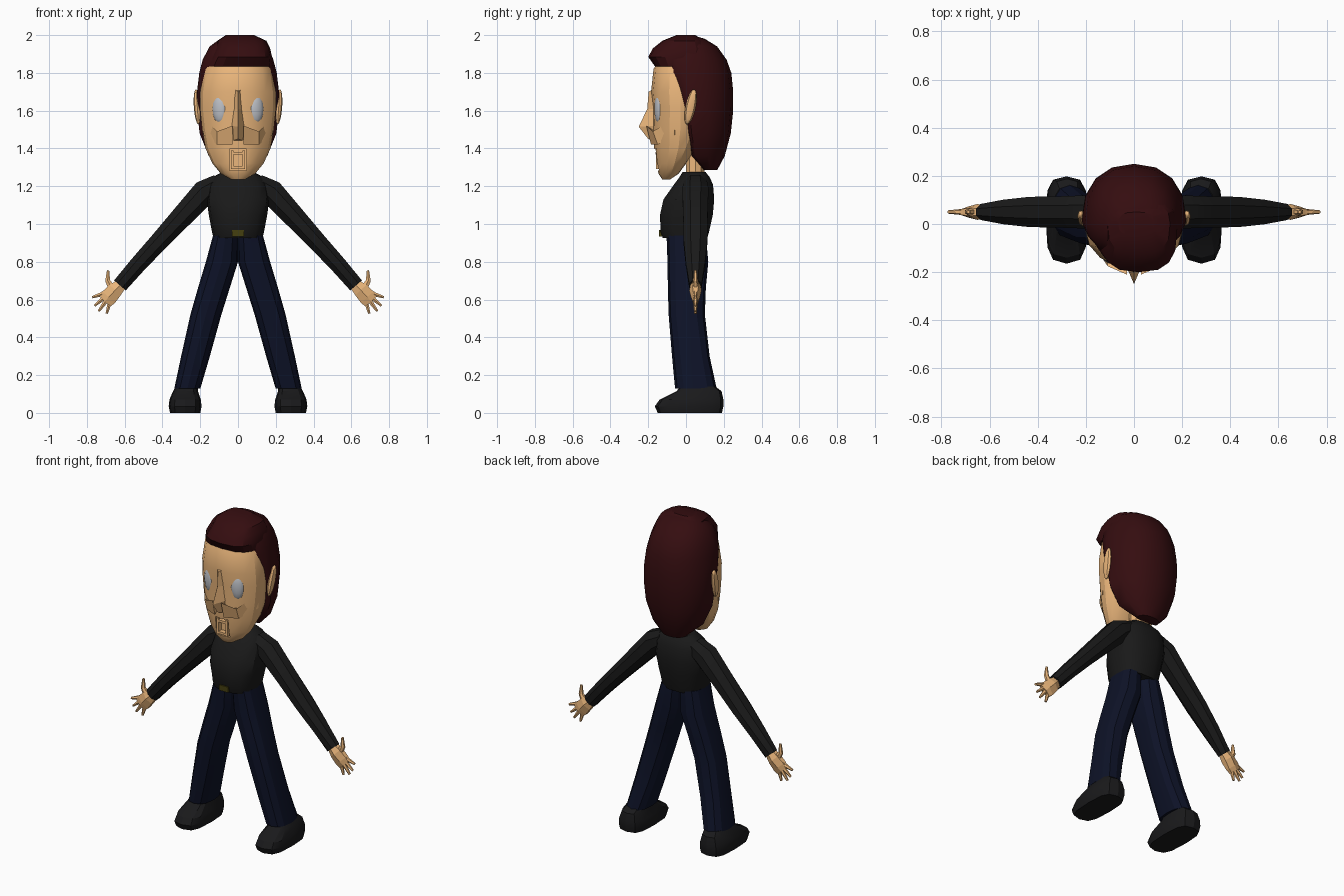
import bpy, bmesh, math
from mathutils import Vector, Matrix

def mat(name, rgb):
    m = bpy.data.materials.new(name)
    m.diffuse_color = (*rgb, 1)
    return m

SKIN = mat("skin", (0.83, 0.47, 0.20))
HAIR = mat("hair", (0.035, 0.004, 0.005))
SHIRT = mat("shirt", (0.010, 0.010, 0.010))
TROUSER = mat("trouser", (0.004, 0.006, 0.020))
SHOE = mat("shoe", (0.010, 0.010, 0.011))
BRASS = mat("brass", (0.06, 0.05, 0.005))
EYE = mat("eye", (0.50, 0.52, 0.56))

def finish(name, bm, material, mirror=False, smooth=None):
    bmesh.ops.recalc_face_normals(bm, faces=bm.faces)
    me = bpy.data.meshes.new(name)
    bm.to_mesh(me)
    bm.free()
    ob = bpy.data.objects.new(name, me)
    bpy.context.collection.objects.link(ob)
    me.materials.append(material)
    if mirror:
        empty = ob.modifiers.new("mirror", 'MIRROR')
        empty.use_axis[0] = True
        empty.use_mirror_merge = False
    if smooth:
        bpy.ops.object.select_all(action='DESELECT')
        ob.select_set(True)
        bpy.context.view_layer.objects.active = ob
        bpy.ops.object.shade_smooth_by_angle(angle=math.radians(smooth))
    return ob

def loft(name, rings, material, **kw):
    bm = bmesh.new()
    loops = [[bm.verts.new(p) for p in r] for r in rings]
    n = len(loops[0])
    for a, b in zip(loops, loops[1:]):
        for i in range(n):
            bm.faces.new((a[i], a[(i + 1) % n], b[(i + 1) % n], b[i]))
    bm.faces.new(loops[0])
    bm.faces.new(loops[-1])
    return finish(name, bm, material, **kw)

def power(v, p):
    return math.copysign(abs(v) ** (2 / p), v)

# Horizontal section: height, centre x, half width, front y, widest y, back y
def level(z, cx, w, yf, yc, yb, n=16, p=2.0):
    pts = []
    for i in range(n):
        a = 2 * math.pi * i / n
        s = power(round(math.sin(a), 6), p)
        y = yc + s * ((yb - yc) if s > 0 else (yc - yf))
        pts.append((cx + w * power(round(math.cos(a), 6), p), y, z))
    return pts

def stack(name, rows, material, n=16, p=2.0, **kw):
    return loft(name, [level(*r, n=n, p=p) for r in rows], material, **kw)

# Limb along a path in the xz plane: x, z, in-plane radius, depth radius
def limb(name, path, material, n=8, y=0.05, **kw):
    rings = []
    for i, (x, z, a, b) in enumerate(path):
        q, r = path[max(i - 1, 0)], path[min(i + 1, len(path) - 1)]
        d = Vector((r[0] - q[0], 0, r[1] - q[1])).normalized()
        side = Vector((-d.z, 0, d.x))
        rings.append([Vector((x, y, z)) + side * a * math.cos(t) + Vector((0, b * math.sin(t), 0))
                      for t in [2 * math.pi * (k + 0.5) / n for k in range(n)]])
    return loft(name, rings, material, **kw)

def box(name, c, s, material, **kw):
    bm = bmesh.new()
    bmesh.ops.create_cube(bm, size=1, matrix=Matrix.Translation(c) @ Matrix.Diagonal((*s, 1)))
    return finish(name, bm, material, **kw)

def ball(name, c, s, rot, material, seg=12, **kw):
    bm = bmesh.new()
    bmesh.ops.create_uvsphere(bm, u_segments=seg, v_segments=8, radius=1,
                              matrix=Matrix.Translation(c) @ rot @ Matrix.Diagonal((*s, 1)))
    return finish(name, bm, material, **kw)

# Head with open mouth
head = stack("head", [
    (1.235, 0, 0.035, -0.125, -0.105, -0.085),
    (1.265, 0, 0.090, -0.145, -0.08, -0.04),
    (1.32, 0, 0.135, -0.158, -0.06, 0.00),
    (1.40, 0, 0.172, -0.168, -0.04, 0.06),
    (1.50, 0, 0.190, -0.178, -0.03, 0.14),
    (1.62, 0, 0.202, -0.175, -0.03, 0.18),
    (1.70, 0, 0.200, -0.185, -0.03, 0.18),
    (1.82, 0, 0.182, -0.172, -0.03, 0.18),
    (1.91, 0, 0.130, -0.12, -0.02, 0.12)], SKIN, smooth=25)
cutter = box("mouth_cutter", (0, -0.17, 1.34), (0.088, 0.09, 0.115), SKIN)
cutter.hide_render = True
cutter.hide_viewport = True
cut = head.modifiers.new("mouth", 'BOOLEAN')
cut.operation, cut.object, cut.solver = 'DIFFERENCE', cutter, 'EXACT'
box("lip_side", (0.031, -0.145, 1.34), (0.014, 0.03, 0.10), SKIN, mirror=True)
box("lip_upper", (0, -0.145, 1.375), (0.05, 0.032, 0.014), SKIN)
box("lip_lower", (0, -0.142, 1.30), (0.05, 0.03, 0.014), SKIN)

# Nose and cheek wedges
loft("nose", [
    [(-0.030, -0.16, 1.72), (0, -0.198, 1.70), (0.030, -0.16, 1.72)],
    [(-0.026, -0.16, 1.61), (0, -0.205, 1.61), (0.026, -0.16, 1.61)],
    [(-0.036, -0.165, 1.52), (0, -0.250, 1.515), (0.036, -0.165, 1.52)],
    [(-0.030, -0.160, 1.44), (0, -0.200, 1.45), (0.030, -0.160, 1.44)]], SKIN)
loft("cheek", [
    [(0.030, -0.21, 1.52), (0.030, -0.185, 1.42), (0.030, -0.13, 1.47)],
    [(0.110, -0.175, 1.49), (0.110, -0.150, 1.42), (0.110, -0.10, 1.47)],
    [(0.184, -0.06, 1.56), (0.182, -0.06, 1.47), (0.160, -0.04, 1.51)]], SKIN, mirror=True)

# Eyes and ears
ball("eye", (0.097, -0.143, 1.61), (0.041, 0.022, 0.078), Matrix.Rotation(math.radians(20), 4, 'Z'),
     EYE, mirror=True, smooth=60)
ball("ear", (0.216, 0.024, 1.62), (0.018, 0.027, 0.095),
     Matrix.Rotation(math.radians(-12), 4, 'X') @ Matrix.Rotation(math.radians(4), 4, 'Y'),
     SKIN, seg=8, mirror=True, smooth=40)

# Hair shell and swept fringe
stack("hair", [
    (1.285, 0, 0.075, 0.095, 0.11, 0.165),
    (1.36, 0, 0.155, 0.03, 0.05, 0.205),
    (1.48, 0, 0.203, 0.00, 0.03, 0.237),
    (1.60, 0, 0.217, -0.025, 0.02, 0.25),
    (1.70, 0, 0.217, -0.07, 0.01, 0.25),
    (1.80, 0, 0.205, -0.12, 0.00, 0.24),
    (1.87, 0, 0.187, -0.15, 0.00, 0.215),
    (1.94, 0.005, 0.155, -0.12, 0.01, 0.165),
    (1.98, 0.01, 0.105, -0.07, 0.01, 0.10),
    (1.995, 0.01, 0.06, -0.04, 0.01, 0.05)], HAIR, p=2.25, smooth=40)
stack("fringe", [
    (1.835, 0.005, 0.170, -0.165, -0.02, 0.10),
    (1.885, 0.020, 0.160, -0.200, -0.02, 0.12),
    (1.93, 0.025, 0.145, -0.175, -0.01, 0.12),
    (1.97, 0.020, 0.130, -0.125, 0.00, 0.09),
    (2.00, 0.010, 0.075, -0.050, 0.00, 0.05)], HAIR, p=2.8, smooth=25)

# Neck and torso
stack("neck", [(1.22, 0, 0.065, 0.0, 0.05, 0.10), (1.46, 0, 0.06, -0.01, 0.05, 0.10)], SKIN, n=10)
stack("jumper", [
    (0.925, 0, 0.130, -0.125, 0.00, 0.115),
    (0.96, 0, 0.138, -0.138, 0.00, 0.125),
    (1.05, 0, 0.155, -0.140, 0.00, 0.145),
    (1.13, 0, 0.165, -0.122, 0.02, 0.152),
    (1.21, 0, 0.155, -0.065, 0.04, 0.145),
    (1.25, 0, 0.130, -0.035, 0.05, 0.125),
    (1.275, 0, 0.085, -0.020, 0.05, 0.105)], SHIRT, n=14, p=2.5, smooth=30)
box("buckle", (0, -0.128, 0.95), (0.062, 0.03, 0.034), BRASS)

# Sleeves
limb("sleeve", [
    (0.10, 1.215, 0.055, 0.065), (0.175, 1.17, 0.072, 0.075), (0.30, 1.035, 0.062, 0.070),
    (0.42, 0.905, 0.053, 0.068), (0.53, 0.785, 0.048, 0.055), (0.625, 0.675, 0.044, 0.036)],
    SHIRT, mirror=True, smooth=30)

# Hands: palm, thumb and four fanned fingers
limb("palm", [(0.615, 0.685, 0.034, 0.025), (0.650, 0.650, 0.046, 0.033),
              (0.685, 0.612, 0.052, 0.024), (0.705, 0.590, 0.046, 0.015)], SKIN, n=6, mirror=True)
limb("thumb", [(0.665, 0.655, 0.022, 0.018), (0.690, 0.700, 0.015, 0.013),
               (0.688, 0.755, 0.007, 0.007)], SKIN, n=6, mirror=True)
for i, (bx, bz, tx, tz) in enumerate([(0.722, 0.628, 0.772, 0.612), (0.716, 0.604, 0.760, 0.567),
                                      (0.702, 0.588, 0.738, 0.538), (0.680, 0.582, 0.695, 0.526)]):
    limb(f"finger_{i + 1}", [(bx - 0.02, bz + 0.012, 0.014, 0.012), (bx, bz, 0.013, 0.012),
                             (tx, tz, 0.007, 0.007)], SKIN, n=6, mirror=True)

# Trousers and shoes
stack("trouser_leg", [
    (0.13, 0.268, 0.069, -0.058, 0.05, 0.162),
    (0.30, 0.225, 0.076, -0.074, 0.03, 0.125),
    (0.52, 0.170, 0.082, -0.092, 0.00, 0.100),
    (0.66, 0.128, 0.084, -0.096, 0.00, 0.105),
    (0.80, 0.085, 0.085, -0.098, 0.00, 0.118),
    (0.94, 0.066, 0.066, -0.103, 0.00, 0.105)], TROUSER, n=12, p=2.5, mirror=True, smooth=25)
stack("shoe", [
    (0.00, 0.280, 0.080, -0.150, 0.03, 0.190),
    (0.035, 0.280, 0.087, -0.165, 0.03, 0.198),
    (0.070, 0.280, 0.083, -0.140, 0.03, 0.198),
    (0.115, 0.278, 0.066, -0.050, 0.05, 0.188),
    (0.140, 0.272, 0.058, -0.030, 0.06, 0.155)], SHOE, n=12, p=3.2, mirror=True, smooth=25)
